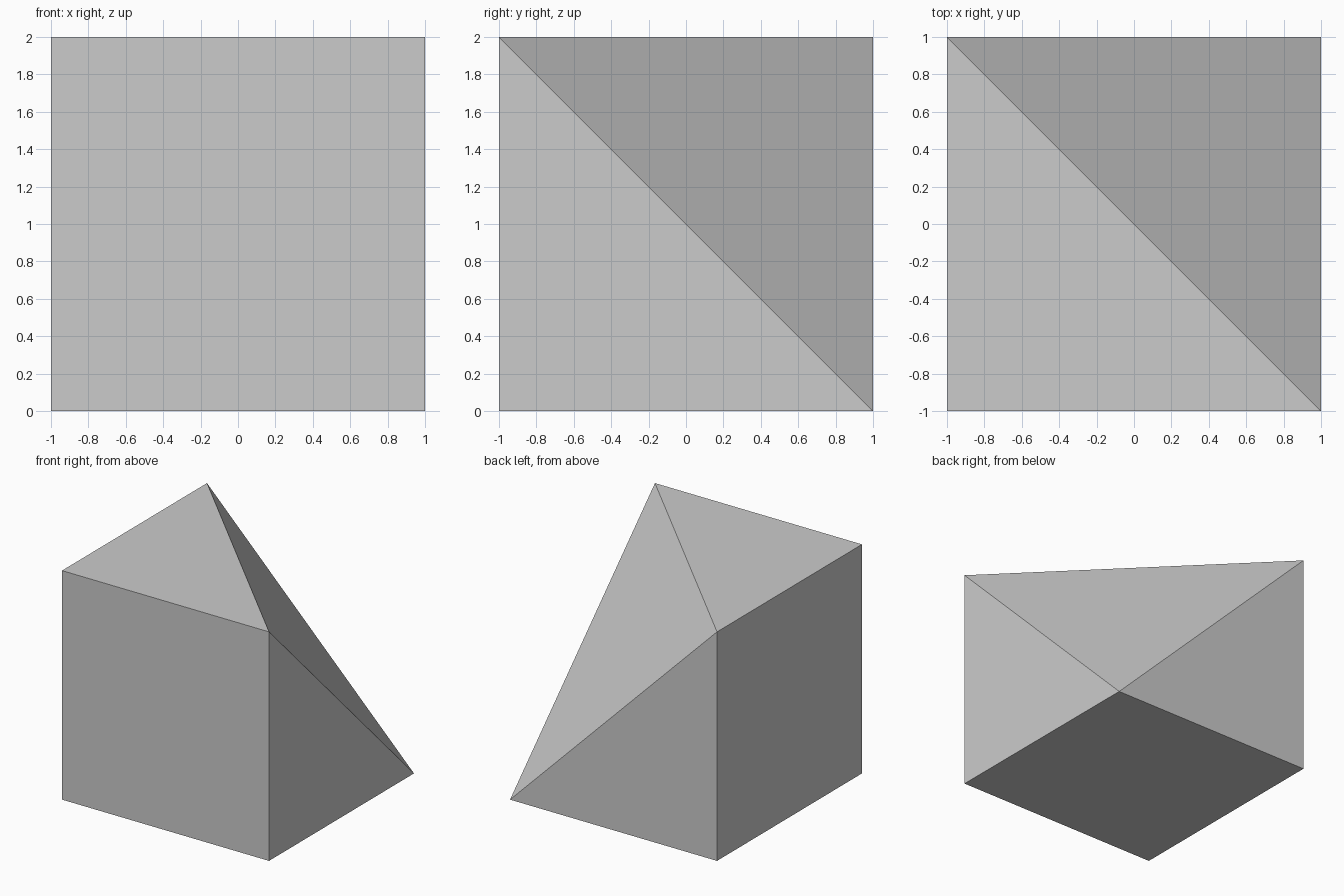
import bpy, bmesh
from mathutils import Matrix

if "Cube" in bpy.data.objects:
    bpy.data.objects.remove(bpy.data.objects["Cube"])

# Cube standing on the ground
bm = bmesh.new()
bmesh.ops.create_cube(bm, size=2, matrix=Matrix.Translation((0, 0, 1)))

# Slice off the back right top corner along three face diagonals
cut = bmesh.ops.bisect_plane(
    bm, geom=bm.verts[:] + bm.edges[:] + bm.faces[:], dist=1e-4,
    plane_co=(1, -1, 2), plane_no=(1, 1, 1), clear_outer=True)

# Close the sloping face
bmesh.ops.holes_fill(bm, edges=[e for e in bm.edges if e.is_boundary], sides=0)
bmesh.ops.recalc_face_normals(bm, faces=bm.faces[:])

mesh = bpy.data.meshes.new("corner_cut_cube")
bm.to_mesh(mesh)
bm.free()
bpy.context.collection.objects.link(bpy.data.objects.new("corner_cut_cube", mesh))
